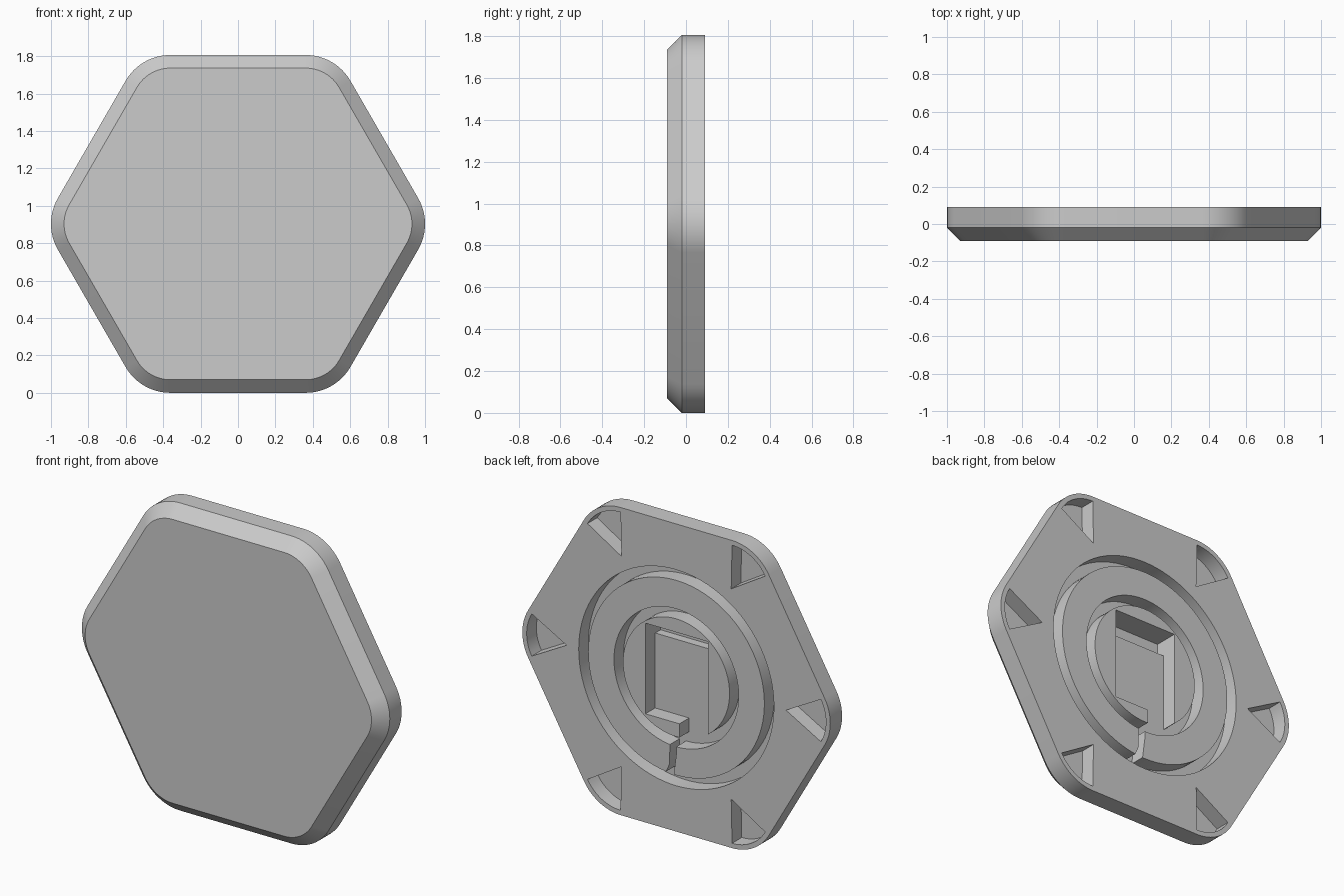
import bpy, bmesh, math

cube = bpy.data.objects.get("Cube")
if cube:
    bpy.data.objects.remove(cube, do_unlink=True)

APOTHEM = 0.903        # half the height of the hexagon
CORNER = 0.276         # corner rounding radius
CENTRE = 1 - CORNER    # distance of each corner centre from the middle
BACK, EDGE, FRONT = 0.09, -0.02, -0.09
DEPTH = 0.09           # depth of the recesses in the back

grey = bpy.data.materials.new("plain_grey")
grey.use_nodes = True
grey.diffuse_color = (0.6, 0.6, 0.6, 1)
grey.node_tree.nodes["Principled BSDF"].inputs["Base Color"].default_value = (0.6, 0.6, 0.6, 1)


def arc(radius, start, end, steps, cx=0, cz=0):
    angles = [math.radians(start + (end - start) * i / steps) for i in range(steps + 1)]
    return [(cx + radius * math.cos(a), cz + radius * math.sin(a)) for a in angles]


def rounded_hexagon(inset):
    points = []
    for k in range(6):
        a = math.radians(60 * k)
        points += arc(CORNER - inset, 60 * k - 30, 60 * k + 30, 12,
                      CENTRE * math.cos(a), CENTRE * math.sin(a))
    return points


def ring_of_verts(bm, points, y):
    return [bm.verts.new((x, y, z + APOTHEM)) for x, z in points]


def bridge(bm, a, b):
    for i in range(len(a)):
        j = (i + 1) % len(a)
        bm.faces.new((a[i], a[j], b[j], b[i]))


def finish(name, bm):
    bmesh.ops.recalc_face_normals(bm, faces=bm.faces)
    mesh = bpy.data.meshes.new(name)
    bm.to_mesh(mesh)
    bm.free()
    mesh.materials.append(grey)
    obj = bpy.data.objects.new(name, mesh)
    bpy.context.collection.objects.link(obj)
    return obj


def loft(name, sections):
    """Closed solid through (points, y) sections."""
    bm = bmesh.new()
    loops = [ring_of_verts(bm, p, y) for p, y in sections]
    for a, b in zip(loops, loops[1:]):
        bridge(bm, a, b)
    bm.faces.new(loops[0])
    bm.faces.new(loops[-1])
    return finish(name, bm)


def pocket(name, points, depth=DEPTH):
    return loft(name, [(points, BACK - depth), (points, BACK + 0.05)])


def box(x0, x1, z0, z1):
    return [(x0, z0), (x1, z0), (x1, z1), (x0, z1)]


def groove(name, inner, outer):
    bm = bmesh.new()
    ends = [(outer, BACK - DEPTH), (outer, BACK + 0.05),
            (inner, BACK + 0.05), (inner, BACK - DEPTH)]
    loops = [ring_of_verts(bm, arc(r, 0, 360, 96)[:-1], y) for r, y in ends]
    for i in range(4):
        bridge(bm, loops[i], loops[(i + 1) % 4])
    return finish(name, bm)


# Tile body with a chamfered front
outer = rounded_hexagon(0)
tile = loft("hexagon_tile", [(outer, BACK), (outer, EDGE), (rounded_hexagon(0.07), FRONT)])

# Ring grooves and the channel that joins them
cutters = [groove("outer_groove_cutter", 0.572, 0.634),
           groove("inner_groove_cutter", 0.346, 0.405),
           pocket("channel_cutter", [(0.0, -0.375), (0.0, -0.45), (0.02, -0.6),
                                     (0.08, -0.6), (0.045, -0.52), (0.04, -0.375)])]

# Central rectangular pocket, its deeper top slot and side notch
cutters += [pocket("centre_pocket_cutter", box(-0.205, 0.2, -0.265, 0.267)),
            pocket("notch_cutter", [(-0.205, -0.2), (-0.02, -0.2), (-0.02, -0.36),
                                    (-0.1, -0.35), (-0.205, -0.29)]),
            pocket("slot_cutter", box(-0.205, 0.2, 0.175, 0.267), 0.14)]

# Wedge pockets in the six corners
for k in range(6):
    a = math.radians(60 * k)
    cx, cz = CENTRE * math.cos(a), CENTRE * math.sin(a)
    wedge = [(cx * 0.985, cz * 0.985)] + arc(0.248, 60 * k - 30, 60 * k + 30, 12, cx, cz)
    cutters.append(pocket("corner_pocket_cutter", wedge))

# Cut everything, then discard the cutters
bpy.ops.object.select_all(action='DESELECT')
tile.select_set(True)
bpy.context.view_layer.objects.active = tile
for cutter in cutters:
    cutter.hide_render = True
    cut = tile.modifiers.new("cut", 'BOOLEAN')
    cut.operation, cut.solver, cut.object = 'DIFFERENCE', 'EXACT', cutter
    bpy.ops.object.modifier_apply(modifier=cut.name)
    bpy.data.objects.remove(cutter, do_unlink=True)

bpy.ops.object.shade_smooth_by_angle(angle=math.radians(30))
